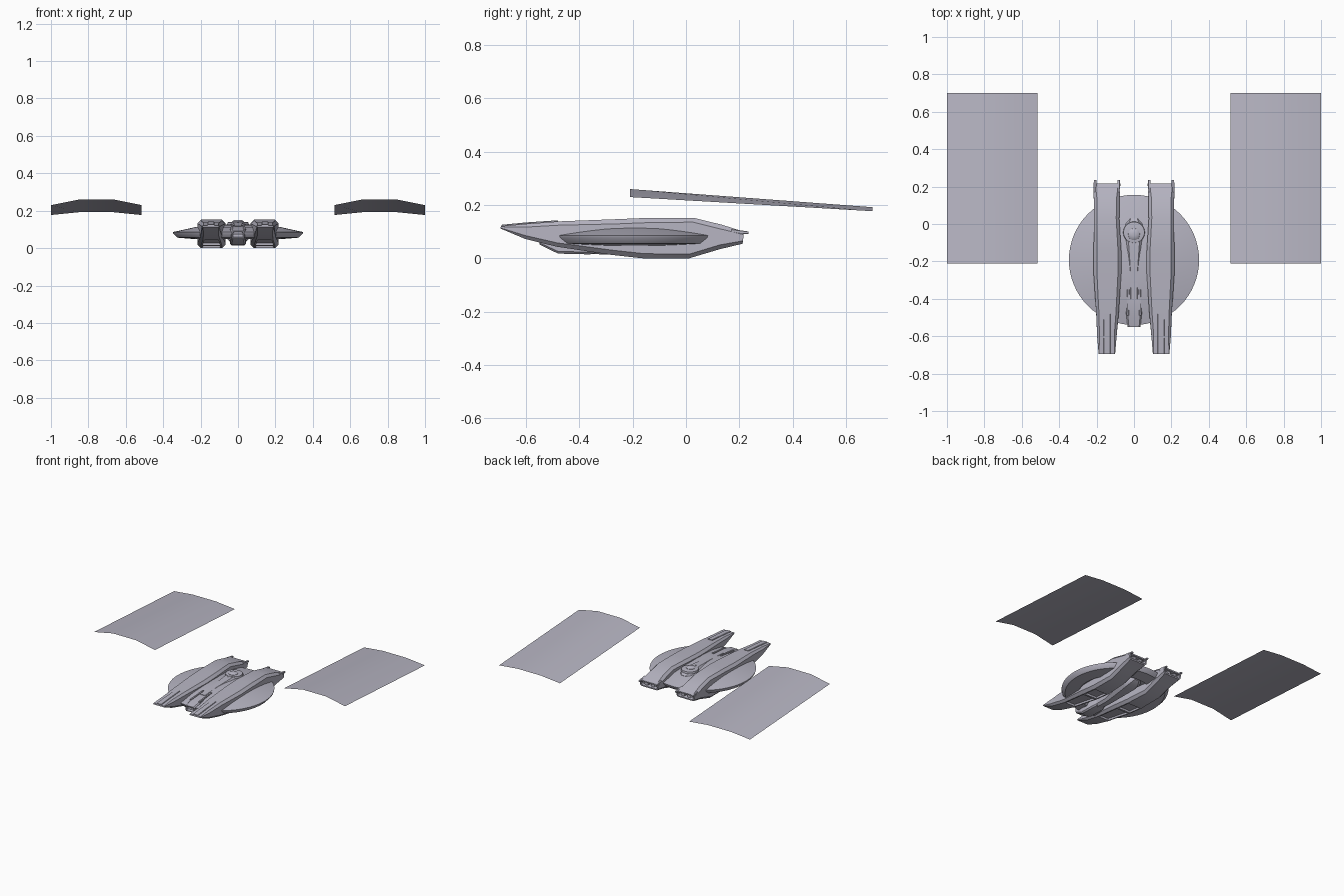
import bpy, bmesh
from math import sin, cos, pi, radians

cube = bpy.data.objects.get("Cube")
if cube:
    bpy.data.objects.remove(cube)

# Single hull colour
grey = bpy.data.materials.new("hull grey")
grey.use_nodes = True
COLOUR = (0.47, 0.46, 0.54, 1)
grey.diffuse_color = COLOUR
grey.node_tree.nodes["Principled BSDF"].inputs["Base Color"].default_value = COLOUR


def finish(bm, name, closed=True, angle=35):
    if closed:
        bmesh.ops.recalc_face_normals(bm, faces=bm.faces[:])
    mesh = bpy.data.meshes.new(name)
    bm.to_mesh(mesh)
    bm.free()
    mesh.materials.append(grey)
    obj = bpy.data.objects.new(name, mesh)
    bpy.context.collection.objects.link(obj)
    bpy.ops.object.select_all(action="DESELECT")
    obj.select_set(True)
    bpy.context.view_layer.objects.active = obj
    bpy.ops.object.shade_smooth_by_angle(angle=radians(angle))
    return obj


def bridge(bm, rings):
    for a, b in zip(rings, rings[1:]):
        for i in range(len(a)):
            j = (i + 1) % len(a)
            bm.faces.new((a[i], a[j], b[j], b[i]))


def loft(stations, side=1, chamfer=0.25, slant=0.0):
    """Chamfered box sections: y, centre x, half width, bottom z, top z."""
    bm = bmesh.new()
    rings = []
    for y, cx, hw, zb, zt in stations:
        c = min(hw, zt - zb) * chamfer
        pts = [(-hw, zb + c), (-hw + c, zb), (hw - c, zb), (hw, zb + c),
               (hw, zt - c), (hw - c, zt), (-hw + c, zt), (-hw, zt - c)]
        mid = (zb + zt) / 2
        rings.append([bm.verts.new((side * (cx + x), y + slant * (z - mid), z))
                      for x, z in pts])
    bridge(bm, rings)
    bm.faces.new(rings[0])
    bm.faces.new(rings[-1])
    bmesh.ops.recalc_face_normals(bm, faces=bm.faces[:])
    return bm


def recess(bm, test, width, depth):
    faces = [f for f in bm.faces if test(f)]
    bmesh.ops.inset_individual(bm, faces=faces, thickness=width, depth=0)
    bmesh.ops.inset_individual(bm, faces=faces, thickness=0.003, depth=-depth)


def lathe(name, profile, centre, steps=64):
    bm = bmesh.new()
    rings = [[bm.verts.new((centre[0] + r * cos(2 * pi * i / steps),
                            centre[1] + r * sin(2 * pi * i / steps), z))
              for i in range(steps)] for r, z in profile]
    bridge(bm, rings)
    bm.faces.new(rings[0])
    bm.faces.new(rings[-1])
    return finish(bm, name)


# Saucer with a bevelled rim and a recessed underside
lathe("saucer", [(0.03, 0.128), (0.12, 0.124), (0.23, 0.112), (0.348, 0.086),
                 (0.346, 0.078), (0.325, 0.056), (0.24, 0.049), (0.225, 0.065),
                 (0.03, 0.07)], (0, -0.192))

# Long hulls, one per side
nacelle = [(-0.695, 0.145, 0.044, 0.112, 0.121), (-0.60, 0.145, 0.052, 0.073, 0.130),
           (-0.48, 0.142, 0.060, 0.044, 0.139), (-0.27, 0.142, 0.074, 0.013, 0.147),
           (-0.15, 0.142, 0.074, 0.000, 0.152), (0.02, 0.146, 0.067, 0.000, 0.152),
           (0.13, 0.146, 0.069, 0.034, 0.126), (0.215, 0.145, 0.072, 0.055, 0.100)]
spine = [(-0.692, 0.145, 0.019, 0.110, 0.126), (-0.60, 0.145, 0.019, 0.12, 0.135),
         (-0.48, 0.144, 0.017, 0.13, 0.143)]
for label, s in (("left", 1), ("right", -1)):
    bm = loft(nacelle, s, 0.24, slant=0.12)
    recess(bm, lambda f: f.normal.y > 0.9, 0.010, 0.03)
    recess(bm, lambda f: f.normal.z < -0.9 and -0.5 < f.calc_center_median().y < -0.2,
           0.012, 0.012)
    finish(bm, label + "_hull")
    finish(loft(spine, s, 0.15), label + "_hull_spine")

    # Exhaust nozzles and corner tabs at the tail
    for k in (-1, 1):
        x = 0.145 + k * 0.025
        finish(loft([(0.17, x, 0.017, 0.068, 0.089), (0.208, x, 0.014, 0.070, 0.087)],
                    s), label + "_nozzle")
        x = 0.145 + k * 0.063
        finish(loft([(0.17, x, 0.008, 0.088, 0.110), (0.235, x, 0.007, 0.092, 0.101)],
                    s), label + "_tail_tab")

    # Arched wing sheet, tilted down towards the back
    bm = bmesh.new()
    arch = [(0.515, 0), (0.665, 1), (0.85, 1), (1.0, 0)]
    front = [bm.verts.new((s * x, -0.21, 0.23 + 0.03 * h)) for x, h in arch]
    back = [bm.verts.new((s * x, 0.70, 0.177 + 0.015 * h)) for x, h in arch]
    for i in range(len(arch) - 1):
        quad = (front[i], front[i + 1], back[i + 1], back[i])
        bm.faces.new(quad if s > 0 else quad[::-1])
    finish(bm, label + "_wing_sheet", closed=False)

# Central body between the hulls
body = [(-0.40, 0, 0.030, 0.018, 0.118), (-0.25, 0, 0.034, 0.013, 0.128),
        (-0.12, 0, 0.050, 0.020, 0.136), (-0.05, 0, 0.062, 0.025, 0.136),
        (0.00, 0, 0.056, 0.035, 0.130), (0.03, 0, 0.030, 0.055, 0.115)]
finish(loft(body, chamfer=0.45), "central_body")
nose = [(-0.55, 0, 0.034, 0.052, 0.092), (-0.48, 0, 0.042, 0.018, 0.108),
        (-0.36, 0, 0.042, 0.015, 0.118), (-0.34, 0, 0.034, 0.02, 0.115)]
bm = loft(nose, chamfer=0.2)
recess(bm, lambda f: f.normal.y < -0.9, 0.006, 0.02)
finish(bm, "nose_block")
for s in (-1, 1):
    rail = [(-0.49, 0.033, 0.006, 0.09, 0.113), (-0.35, 0.031, 0.006, 0.10, 0.125)]
    finish(loft(rail, s), "nose_rail")

# Turret on top and a small sensor in front of it
lathe("turret_base", [(0.058, 0.125), (0.056, 0.138), (0.036, 0.141)], (0, -0.045), 32)
lathe("turret_dome", [(0.032, 0.135), (0.031, 0.143), (0.022, 0.149), (0.008, 0.151)],
      (0, -0.055), 24)
lathe("sensor", [(0.006, 0.13), (0.005, 0.139)], (0, -0.11), 12)
